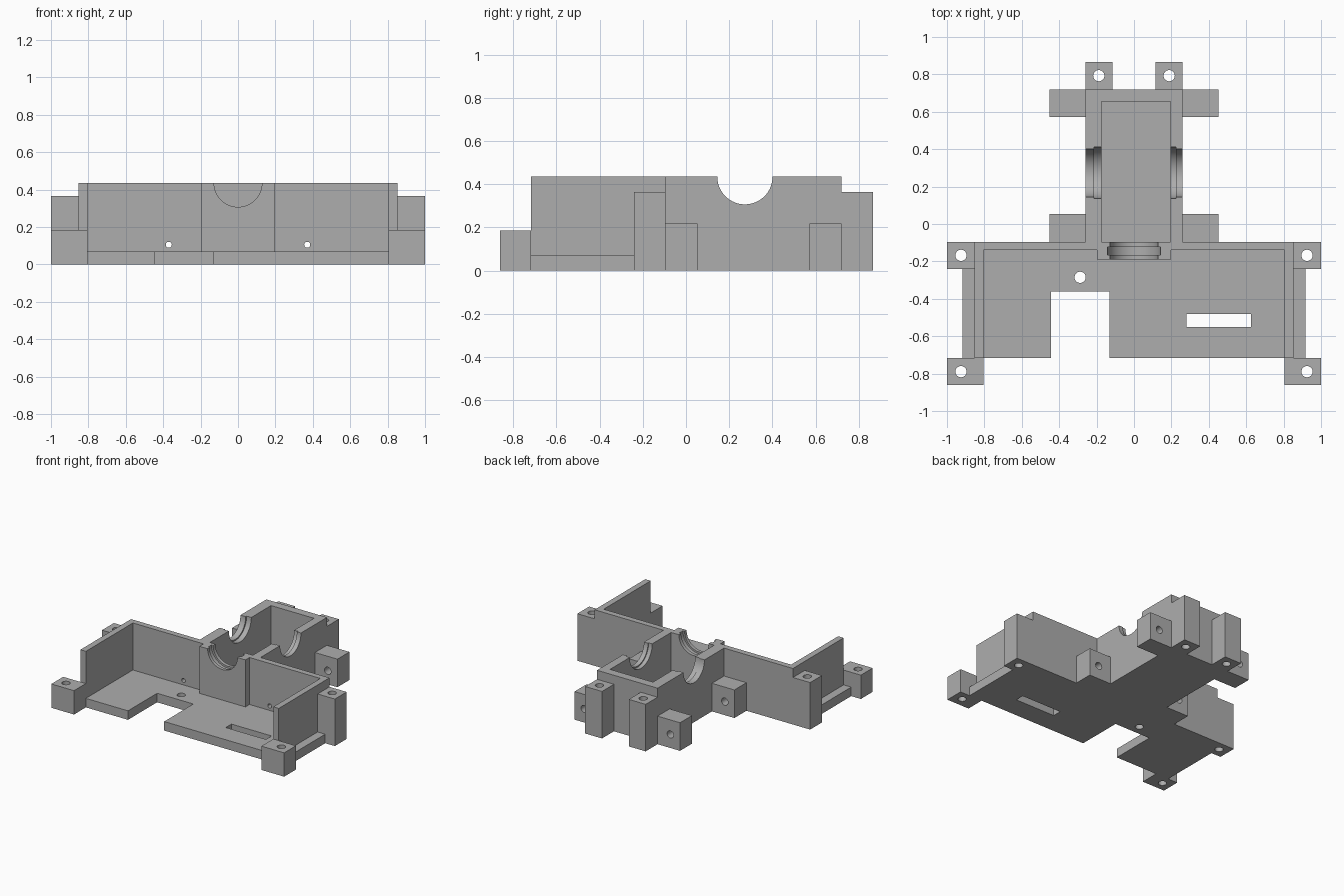
import bpy, bmesh, math
from mathutils import Matrix, Vector

cube = bpy.data.objects.get("Cube")
if cube:
    bpy.data.objects.remove(cube, do_unlink=True)

grey = bpy.data.materials.new("plain_grey")
grey.use_nodes = True
COLOR = (0.42, 0.42, 0.42, 1)
grey.diffuse_color = COLOR
grey.node_tree.nodes["Principled BSDF"].inputs["Base Color"].default_value = COLOR


def finish(name, bm):
    bmesh.ops.recalc_face_normals(bm, faces=bm.faces)
    mesh = bpy.data.meshes.new(name)
    bm.to_mesh(mesh)
    bm.free()
    mesh.materials.append(grey)
    obj = bpy.data.objects.new(name, mesh)
    bpy.context.collection.objects.link(obj)
    return obj


def prism(name, outline, z0, z1):
    """Extrude a plan outline from z0 to z1."""
    bm = bmesh.new()
    face = bm.faces.new([bm.verts.new((x, y, z0)) for x, y in outline])
    up = bmesh.ops.extrude_face_region(bm, geom=[face])["geom"]
    verts = [v for v in up if isinstance(v, bmesh.types.BMVert)]
    bmesh.ops.translate(bm, verts=verts, vec=(0, 0, z1 - z0))
    return finish(name, bm)


def box(name, x0, x1, y0, y1, z0, z1):
    return prism(name, [(x0, y0), (x1, y0), (x1, y1), (x0, y1)], z0, z1)


def rod(axis, start, length, r, sides=32):
    """Cylinder cutter running from start along an axis."""
    bm = bmesh.new()
    d = Vector([float(axis == a) for a in "XYZ"])
    turn = d.to_track_quat("Z", "Y").to_matrix().to_4x4()
    place = Matrix.Translation(Vector(start) + d * length / 2) @ turn
    bmesh.ops.create_cone(bm, cap_ends=True, segments=sides, radius1=r,
                          radius2=r, depth=length, matrix=place)
    return finish("cutter", bm)


def carve(obj, cutters):
    bpy.ops.object.select_all(action="DESELECT")
    bpy.context.view_layer.objects.active = obj
    obj.select_set(True)
    for c in cutters:
        c.hide_render = True
        mod = obj.modifiers.new("cut", "BOOLEAN")
        mod.operation, mod.solver, mod.object = "DIFFERENCE", "EXACT", c
        bpy.ops.object.modifier_apply(modifier=mod.name)
        bpy.data.objects.remove(c, do_unlink=True)
    bpy.ops.object.shade_smooth_by_angle(angle=math.radians(30))


TOP, FLOOR = 0.435, 0.07
FRONT, BACK, END = -0.717, -0.095, 0.72

# T-shaped housing: wide tray in front, narrow bay behind
half = [(0.852, FRONT), (0.852, BACK), (0.26, BACK), (0.26, END)]
body = prism("housing", half + [(-x, y) for x, y in reversed(half)], 0, TOP)

# Open tray space, leaving the thick bearing wall in the middle
room = [(-0.805, -0.8), (0.805, -0.8), (0.805, -0.14), (0.197, -0.14),
        (0.197, -0.19), (-0.198, -0.19), (-0.198, -0.14), (-0.805, -0.14)]
cuts = [
    prism("cutter", room, FLOOR, 1),
    box("cutter", -0.175, 0.194, BACK, 0.655, FLOOR, 1),     # bay
    box("cutter", -0.443, -0.132, -1, -0.36, -1, 0.3),       # floor notch
    box("cutter", 0.28, 0.625, -0.55, -0.48, -1, 0.3),       # floor slot
    rod("Z", (-0.288, -0.285, -0.1), 0.3, 0.03),
    rod("Y", (0, -0.3, TOP), 0.3, 0.128, 64),                # front bearing
    rod("Y", (0, -0.165, TOP), 0.042, 0.142, 64),
    rod("X", (-0.4, 0.273, TOP), 0.8, 0.128, 64),            # side bearings
    rod("X", (-0.215, 0.275, TOP), 0.44, 0.138, 64),
]
cuts += [rod("Y", (s * 0.37, -0.2, 0.105), 0.2, 0.016) for s in (-1, 1)]
carve(body, cuts)

for side, s in (("left", 1), ("right", -1)):
    def part(name, x0, x1, *rest):
        xs = sorted((s * x0, s * x1))
        return box(side + "_" + name, *xs, *rest)

    # Ledge outside the tray wall
    part("ledge", 0.852, 0.917, FRONT, -0.24, 0, FLOOR)

    # Screw posts with vertical holes
    posts = [("front_post", 0.805, 1, -0.862, FRONT, 0.185, 0.925),
             ("middle_post", 0.852, 1, -0.24, BACK, 0.365, 0.925),
             ("rear_post", 0.115, 0.26, END, 0.866, 0.365, 0.188)]
    for name, x0, x1, y0, y1, height, hx in posts:
        post = part(name, x0, x1, y0, y1, 0, height)
        carve(post, [rod("Z", (s * hx, (y0 + y1) / 2, -0.1), 0.7, 0.03)])

    # Side ears with horizontal holes
    for name, y0, y1 in (("front_ear", BACK, 0.053), ("rear_ear", 0.573, END)):
        ear = part(name, 0.26, 0.453, y0, y1, 0, 0.218)
        carve(ear, [rod("Y", (s * 0.37, y0 - 0.1, 0.105), 0.4, 0.028)])
